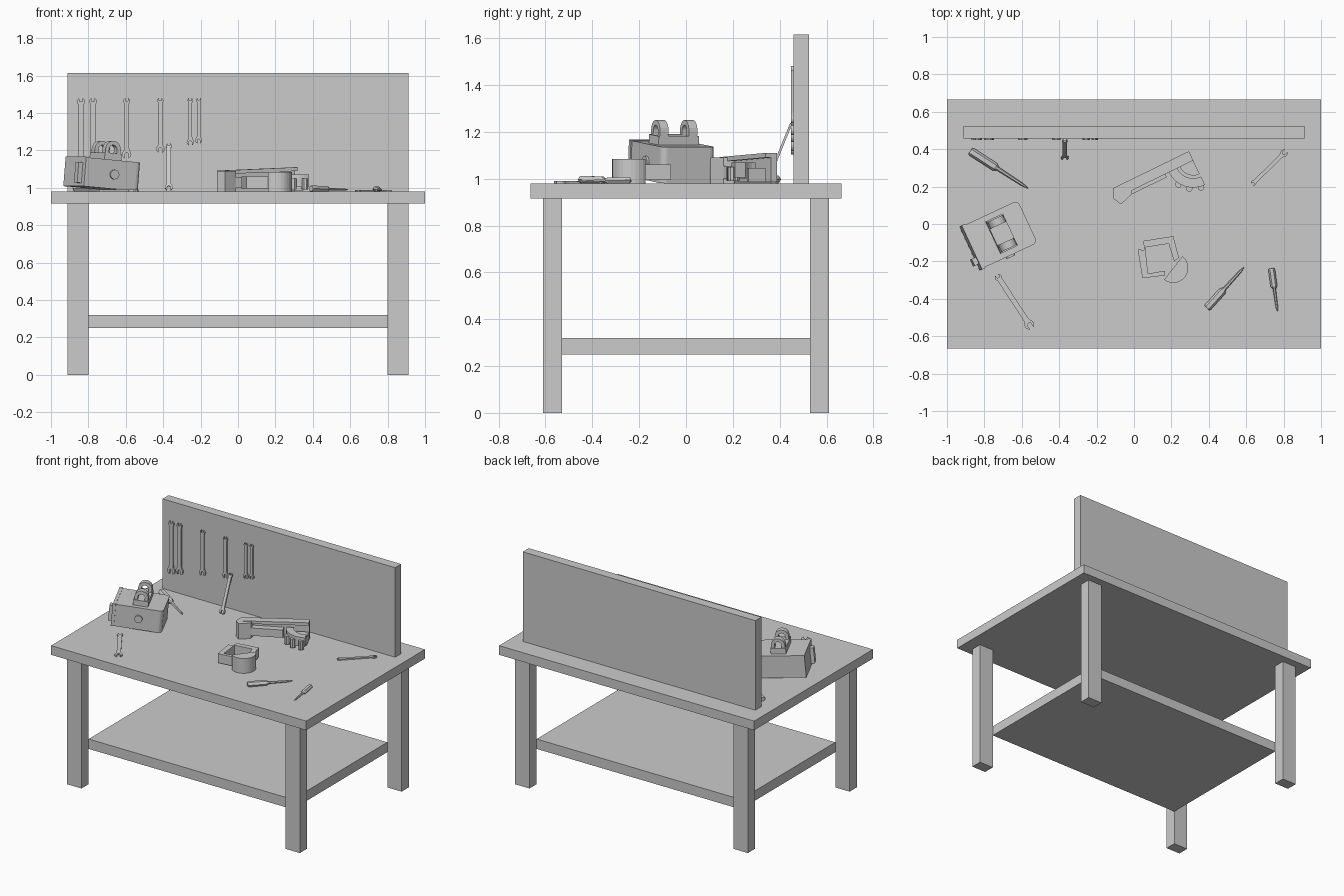
import bpy, bmesh
from math import sin, cos, pi, radians
from mathutils import Matrix, Vector

if "Cube" in bpy.data.objects:
    bpy.data.objects.remove(bpy.data.objects["Cube"])

I = Matrix.Identity(4)


def finish(name, bm, m=I):
    bmesh.ops.recalc_face_normals(bm, faces=bm.faces)
    me = bpy.data.meshes.new(name)
    bm.to_mesh(me)
    bm.free()
    ob = bpy.data.objects.new(name, me)
    ob.matrix_world = m
    bpy.context.collection.objects.link(ob)
    return ob


def prism(name, pts, z0, z1, m=I):
    bm = bmesh.new()
    f = bm.faces.new([bm.verts.new((x, y, z0)) for x, y in pts])
    r = bmesh.ops.extrude_face_region(bm, geom=[f])
    vs = [v for v in r["geom"] if isinstance(v, bmesh.types.BMVert)]
    bmesh.ops.translate(bm, verts=vs, vec=(0, 0, z1 - z0))
    return finish(name, bm, m)


def box(name, x0, x1, y0, y1, z0, z1, m=I):
    return prism(name, [(x0, y0), (x1, y0), (x1, y1), (x0, y1)], z0, z1, m)


def arc(cx, cy, r, a0, a1, n):
    return [(cx + r * cos(radians(a0 + (a1 - a0) * i / n)),
             cy + r * sin(radians(a0 + (a1 - a0) * i / n))) for i in range(n + 1)]


def frame(p, q, normal):
    """Matrix with origin p, Y axis towards q and Z near normal."""
    y = (Vector(q) - Vector(p)).normalized()
    x = y.cross(Vector(normal)).normalized()
    z = x.cross(y)
    m = Matrix((x, y, z)).transposed().to_4x4()
    m.translation = p
    return m


# Table
box("table_top", -1, 1, -.665, .665, .915, .98)
box("lower_shelf", -.8, .8, -.53, .53, .25, .32)
for sx in (-1, 1):
    for sy in (-1, 1):
        x, y = sx * .856, sy * .57
        box("table_leg", x - .056, x + .056, y - .04, y + .04, 0, .915)
box("back_board", -.912, .912, .458, .525, .98, 1.615)


# Wrenches: small open head at p, larger open head at q
def wrench(p, q, normal, t=.01):
    L = (Vector(q) - Vector(p)).length
    w, r, R = .04 * L, .055 * L, .075 * L
    b = L - R
    pts = arc(0, b, R, -50, 65, 7) + [(.4 * R, b - .1 * R), (0, b - .4 * R), (-.4 * R, b - .1 * R)]
    pts += arc(0, b, R, 115, 230, 7) + [(-w, b - 1.4 * R), (-w, 1.9 * r)]
    pts += arc(0, r, r, 140, 245, 6) + [(-.4 * r, r), (.4 * r, r)]
    pts += arc(0, r, r, 295, 400, 6) + [(w, 1.9 * r), (w, b - 1.4 * R)]
    prism("wrench", pts, -t / 2, t / 2, frame(p, q, normal))


for x, bottom in ((-.84, 1.1), (-.775, 1.115), (-.595, 1.155),
                  (-.415, 1.185), (-.255, 1.225), (-.21, 1.235)):
    wrench((x, .453, 1.482), (x, .453, bottom), (0, -1, 0))
wrench((-.37, .45, 1.238), (-.37, .347, .984), (0, -1, .4))
wrench((-.735, -.27, .985), (-.545, -.56, .985), (0, 0, 1))
wrench((.63, .21, .985), (.815, .392, .985), (0, 0, 1), .008)


# Screwdrivers: six-sided handle, collar and tapered blade
def screwdriver(p, q, r):
    L = (Vector(q) - Vector(p)).length
    m = frame(p, q, (0, 0, 1))
    rings = [(0, .8), (.03, 1), (.42, 1), (.46, .6), (.48, .45), (.9, .35), (1, .08)]
    bm = bmesh.new()
    prev = None
    for t, k in rings:
        cur = [bm.verts.new((k * r * cos(i * pi / 3), t * L, .87 * k * r * sin(i * pi / 3)))
               for i in range(6)]
        if prev:
            for i in range(6):
                j = (i + 1) % 6
                bm.faces.new((prev[i], prev[j], cur[j], cur[i]))
        else:
            bm.faces.new(cur)
        prev = cur
    bm.faces.new(prev)
    finish("screwdriver", bm, m)


screwdriver((-.875, .39, .997), (-.565, .19, .99), .023)
screwdriver((.39, -.45, .996), (.588, -.232, .99), .021)
screwdriver((.735, -.237, .994), (.767, -.468, .988), .018)

# Tool case, turned and tilted slightly
M = Matrix.Translation((-.715, -.055, 1.071)) @ Matrix.Rotation(radians(25), 4, 'Z') \
    @ Matrix.Rotation(radians(5), 4, 'Y')
h = .0775
body = [(-.155, .125), (-.155, -.125)] + arc(.13, -.1, .025, -90, 0, 4) + arc(.13, .1, .025, 0, 90, 4)
prism("case_body", body, -h, h, M)
box("case_side_plate", -.175, -.155, -.13, .13, -h, h + .003, M)
box("case_latch", -.2, -.175, -.095, -.055, -.06, .05, M)
box("case_handle_base", -.05, .05, -.095, .095, h, .115, M)
UP = Matrix.Rotation(pi / 2, 4, 'X')
arch = [(.045, .11)] + arc(0, .135, .045, 0, 180, 10) + [(-.045, .11), (-.023, .11)]
arch += arc(0, .135, .023, 180, 0, 10) + [(.023, .11)]
for v in (-.068, .068):
    prism("case_handle_arch", arch, -.02, .02, M @ Matrix.Translation((0, v, 0)) @ UP)
prism("case_knob", arc(0, 0, .026, 0, 337.5, 15), .12, .135, M @ UP)

# Large clamp lying on the table: spine, jaw and toothed quarter ring
C = Matrix.Translation((.09, .29, 0)) @ Matrix.Rotation(radians(26), 4, 'Z')
spine = [(-.224, .98), (.226, .98), (.226, 1.11), (-.224, 1.092)]
prism("clamp_spine", spine, 0, .028, C @ UP)
top = [(-.224, 1.072), (.226, 1.09), (.226, 1.11), (-.224, 1.092)]
prism("clamp_top_plate", top, .028, .055, C @ UP)
prism("clamp_jaw", [(-.224, 0), (-.248, -.05), (-.225, -.096), (-.147, -.073), (-.13, 0)], .98, 1.09, C)
box("clamp_lower_rail", -.147, .06, -.073, -.028, 1.0, 1.055, C)
ring = arc(.225, -.055, .145, 180, 270, 8) + arc(.225, -.055, .095, 270, 180, 8)
prism("clamp_quarter_ring", ring, 1.005, 1.07, C)
prism("clamp_ring_core", [(.225, -.055)] + arc(.225, -.055, .08, 180, 270, 6), .985, 1.045, C)
for a in (212, 236, 260):
    x, y = arc(.225, -.055, .15, a, a, 1)[0]
    prism("clamp_tooth", arc(x, y, .018, 0, 315, 7), .99, 1.05, C)

# Small clamp: open square frame with half-round grip
prism("small_clamp_frame", [(.05, -.09), (.21, -.065), (.24, -.18), (.215, -.2), (.185, -.105),
                            (.06, -.125), (.075, -.265), (.165, -.25), (.165, -.275), (.045, -.29),
                            (.02, -.135), (.055, -.14)], .995, 1.06)
prism("small_clamp_grip", arc(.21, -.235, .08, -128, 52, 14), .98, 1.085)
